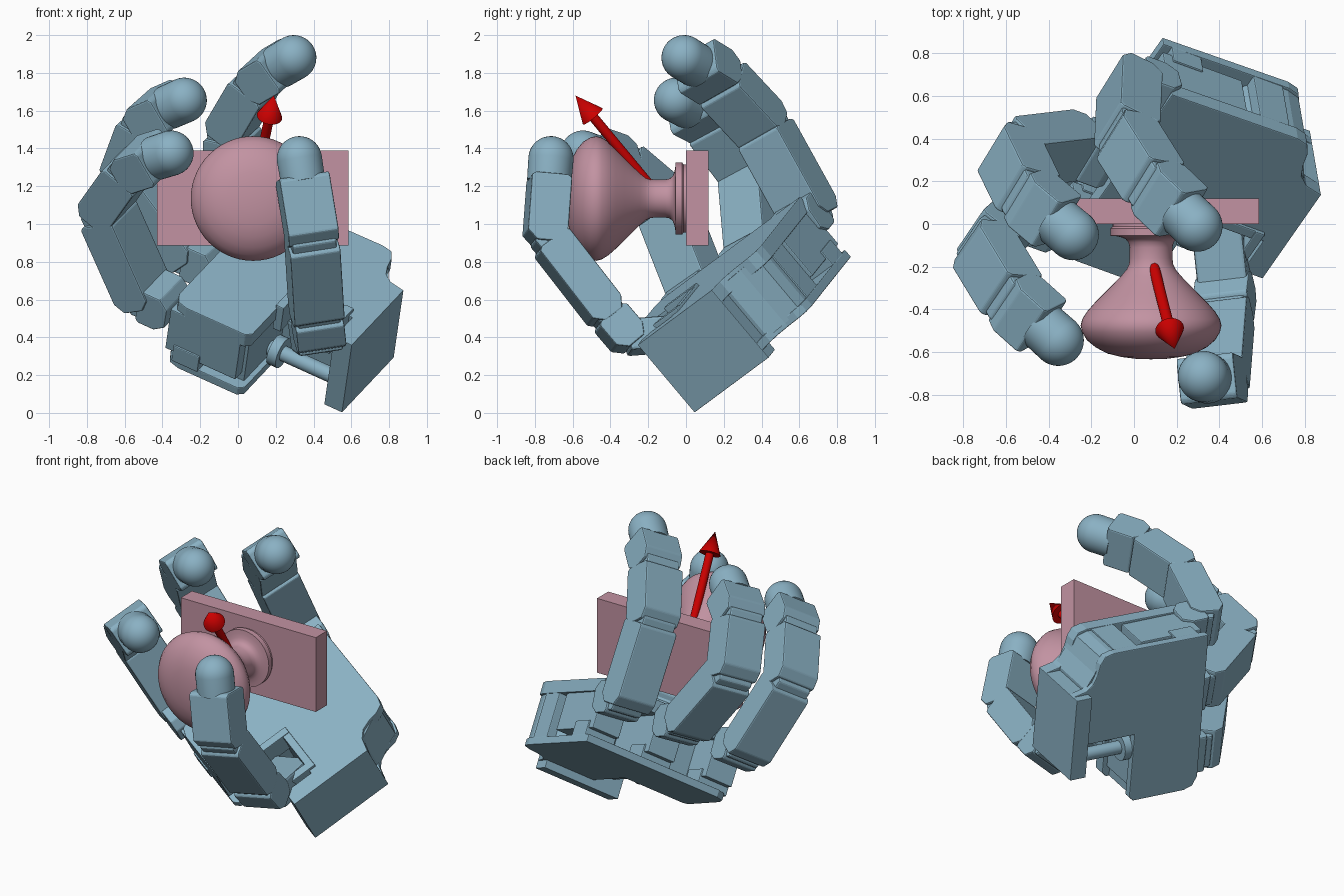
import bpy, bmesh, math
from mathutils import Vector as V

if "Cube" in bpy.data.objects:
    bpy.data.objects.remove(bpy.data.objects["Cube"])


def material(name, col):
    m = bpy.data.materials.new(name)
    m.diffuse_color = (*col, 1)
    m.use_nodes = True
    m.node_tree.nodes["Principled BSDF"].inputs["Base Color"].default_value = m.diffuse_color
    return m


BLUE = material("blue_grey", (0.255, 0.44, 0.55))
PINK = material("dusty_pink", (0.54, 0.29, 0.36))
RED = material("red", (0.60, 0.0, 0.0))

# Hand frame: U towards the fingers, W across the palm, N out of the palm
A = V((0.60, -0.24, 0.34))
U = V((-0.865, 0.315, 0.391)).normalized()
N = V((0.11, -0.64, 0.76))
N = (N - U * N.dot(U)).normalized()
W = U.cross(N) if U.cross(N).y > 0 else N.cross(U)


def at(a, b, c):
    return A + U * a + W * b + N * c


def finish(bm, name, mat, bevel=0.0, smooth=False):
    bmesh.ops.recalc_face_normals(bm, faces=bm.faces)
    me = bpy.data.meshes.new(name)
    bm.to_mesh(me)
    bm.free()
    ob = bpy.data.objects.new(name, me)
    bpy.context.collection.objects.link(ob)
    me.materials.append(mat)
    if bevel:
        md = ob.modifiers.new("bevel", 'BEVEL')
        md.width, md.segments, md.limit_method = bevel, 2, 'ANGLE'
    if smooth:
        bpy.ops.object.select_all(action='DESELECT')
        ob.select_set(True)
        bpy.context.view_layer.objects.active = ob
        bpy.ops.object.shade_smooth_by_angle(angle=math.radians(35))
    return ob


def prism(name, pts, h0, h1, o, ex, ey, ez, mat=BLUE, bevel=0.0):
    """Flat outline in ex/ey, extruded along ez from h0 to h1."""
    bm = bmesh.new()
    lo, hi = [[bm.verts.new(o + ex * p[0] + ey * p[1] + ez * h) for p in pts] for h in (h0, h1)]
    bm.faces.new(lo)
    bm.faces.new(hi)
    for i in range(len(pts)):
        j = (i + 1) % len(pts)
        bm.faces.new((lo[i], lo[j], hi[j], hi[i]))
    return finish(bm, name, mat, bevel)


def rect(x0, x1, y0, y1):
    return [(x0, y0), (x1, y0), (x1, y1), (x0, y1)]


def palm_box(name, a0, a1, b0, b1, c0, c1, bevel=0.006):
    return prism(name, rect(a0, a1, b0, b1), c0, c1, A, U, W, N, BLUE, bevel)


def lathe(name, prof, o, axis, mat=BLUE, n=40):
    """Revolve (radius, height) points about an axis; ends are capped."""
    axis = axis.normalized()
    ex = axis.orthogonal().normalized()
    ey = axis.cross(ex)
    bm = bmesh.new()
    rings = []
    for r, h in prof:
        if r < 1e-5:
            rings.append([bm.verts.new(o + axis * h)])
        else:
            rings.append([bm.verts.new(o + axis * h + (ex * math.cos(t) + ey * math.sin(t)) * r)
                          for t in (2 * math.pi * k / n for k in range(n))])
    for p, q in zip(rings, rings[1:]):
        for k in range(n):
            f = [p[k % len(p)], p[(k + 1) % len(p)], q[(k + 1) % len(q)], q[k % len(q)]]
            bm.faces.new(list(dict.fromkeys(f)))
    for e in (rings[0], rings[-1]):
        if len(e) > 1:
            bm.faces.new(e)
    return finish(bm, name, mat, smooth=True)


def cylinder(name, p, q, r, mat=BLUE):
    return lathe(name, [(r, 0), (r, (q - p).length)], p, q - p, mat, 28)


# Door plate and knob
X, Y, Z = V((1, 0, 0)), V((0, 1, 0)), V((0, 0, 1))
prism("door_plate", rect(-0.43, 0.585, 0.885, 1.39), 0, 0.12, V((0, 0, 0)), X, Z, Y, PINK)
knob = [(0, -.634), (.07, -.632), (.14, -.623), (.205, -.607), (.26, -.578), (.30, -.545), (.323, -.507),
        (.33, -.475), (.322, -.445), (.30, -.41), (.265, -.37), (.22, -.325), (.175, -.28), (.14, -.243),
        (.115, -.213), (.104, -.19), (.1, -.16), (.1, -.11), (.106, -.085), (.12, -.07),
        (.14, -.062), (.165, -.057), (.19, -.055), (.19, -.02), (.18, -.012), (.18, 0)]
lathe("door_knob", knob, V((0.08, 0, 1.135)), Y, PINK, 56)

# Direction arrow
tail, tip = V((0.085, -0.17, 1.18)), V((0.19, -0.585, 1.68))
d = (tip - tail).normalized()
cylinder("arrow_shaft", tail, tip - d * 0.1, 0.026, RED)
lathe("arrow_head", [(0.068, 0), (0, 0.145)], tip - d * 0.145, d, RED, 28)

# Palm: two plates of one outline joined by the wrist block and core
outline = [(0, 0), (.11, 0), (.11, .2), (.47, .2), (.47, -.24), (.50, -.27), (.86, -.27), (.92, -.25),
           (.95, -.19), (.945, .805), (.27, .815), (.21, .80), (.18, .75), (.165, .68), (.14, .62),
           (.09, .58), (0, .56)]
prism("palm_front_plate", outline, -.06, .025, A, U, W, N, BLUE, 0.005)
prism("palm_back_plate", outline, -.395, -.345, A, U, W, N, BLUE, 0.005)
palm_box("wrist_block", 0, .11, 0, .56, -.445, .025, 0.003)
prism("palm_core", [(.1, .2), (.5, .2), (.5, .7), (.42, .8), (.27, .8), (.2, .78), (.16, .68),
                    (.1, .58)], -.37, 0, A, U, W, N)
palm_box("palm_side_rib", .3, .46, .7, .81, -.37, 0)
palm_box("thumb_side_block", .5, .72, -.2, .22, -.37, 0)

# Thumb motor, rod and frame in the palm notch
cylinder("thumb_rod", at(.09, .075, -.3), at(.5, .075, -.3), 0.042)
cylinder("thumb_rod_flange", at(.42, .075, -.3), at(.475, .075, -.3), 0.085)
palm_box("thumb_frame_inner", .16, .44, .2, .25, -.15, .04)
for i, a in enumerate((.13, .43)):
    palm_box(f"thumb_frame_arm_{i}", a, a + .05, .02, .25, -.12, .045)


def link(name, p, q, lat, w=0.27, t=0.215, end=0.06, neck=True):
    """Finger segment with chamfered ends and a narrower neck."""
    L = (q - p).length
    ex = (q - p) / L
    ey = ex.cross(lat).normalized()
    h, e = t / 2, L - end
    prof = [(-.05, -h * .5), (.0, -h), (e, -h), (e + .015, -h * .8), (e + .015, h * .8), (e, h),
            (.01, h), (-.05, h * .6)]
    prism(name, prof, -w / 2, w / 2, p, ex, ey, lat, BLUE, 0.008)
    if neck:
        pts = [(e - .03, -h * .8), (L, -h * .85), (L + .04, -h * .3), (L + .04, h * .3), (L, h * .85),
               (e - .03, h * .8)]
        prism(name + "_neck", pts, -w * .44, w * .44, p, ex, ey, lat, BLUE, 0.01)


def fingertip(name, p, q, lat):
    """Last segment with a domed rubber end centred on q."""
    ax = (q - p).normalized()
    link(name + "_distal", p, q - ax * 0.02, lat, end=0.09, neck=False)
    dome = [(.118, -.12)] + [(.12 * math.cos(k * math.pi / 20), .12 * math.sin(k * math.pi / 20))
                             for k in range(10)] + [(0, .12)]
    lathe(name + "_dome", dome, q, ax, BLUE, 36)


def finger(name, a, b, tip, ratio):
    """Three segments; the last bend is ratio times the first, solved to reach the tip."""
    base = at(a, b, -.09)
    j1 = base + U * .16
    dv = tip - j1
    e2 = (dv - U * dv.dot(U)).normalized()
    lat = U.cross(e2).normalized()
    lens = (.527, .374, .27)
    turn = (0, 1, 1 + ratio)

    def reach(t):
        return sum(L * complex(math.cos(t * f), math.sin(t * f)) for L, f in zip(lens, turn))
    lo, hi = 0.0, 1.6
    for _ in range(40):
        mid = (lo + hi) / 2
        lo, hi = (mid, hi) if abs(reach(mid)) > dv.length else (lo, mid)
    r = reach(lo)
    ang = math.atan2(dv.dot(e2), dv.dot(U)) - math.atan2(r.imag, r.real)
    pts = [j1]
    for f, L in zip(turn, lens):
        t = ang + f * lo
        pts.append(pts[-1] + (U * math.cos(t) + e2 * math.sin(t)) * L)
    # motor in the palm and the base joint
    palm_box(name + "_motor", .52, .95, b - .1, b + .1, -.3, -.03)
    palm_box(name + "_motor_foot", .74, .9, b - .11, b + .11, -.355, -.25)
    link(name + "_base", base, j1, lat, 0.25, 0.21, 0.05)
    link(name + "_proximal", pts[0], pts[1], lat)
    link(name + "_middle", pts[1], pts[2], lat)
    fingertip(name, pts[2], pts[3], lat)


finger("upper_finger", .94, .695, V((.295, -.01, 1.88)), .8)
finger("middle_finger", .99, .27, V((-.285, -.05, 1.655)), .6)
finger("lower_finger", 1.01, -.17, V((-.355, -.545, 1.375)), .5)

# Thumb
t0, t1, t2, t3 = V((.43, -.31, .40)), V((.415, -.43, .54)), V((.39, -.745, .945)), V((.325, -.715, 1.345))
lat = (t3 - t2).cross(t2 - t1).normalized()
root = at(.29, .12, -.12)
ax = (t0 - root).normalized()
side = (lat - ax * lat.dot(ax)).normalized()
prism("thumb_root", rect(-.04, (t0 - root).length, -.085, .085), -.12, .12, root, ax,
      ax.cross(side), side, BLUE, 0.015)
link("thumb_base", t0, t1, lat, 0.26, 0.19, 0.05)
link("thumb_proximal", t1, t2, lat, t=0.2)
fingertip("thumb", t2, t3, lat)
